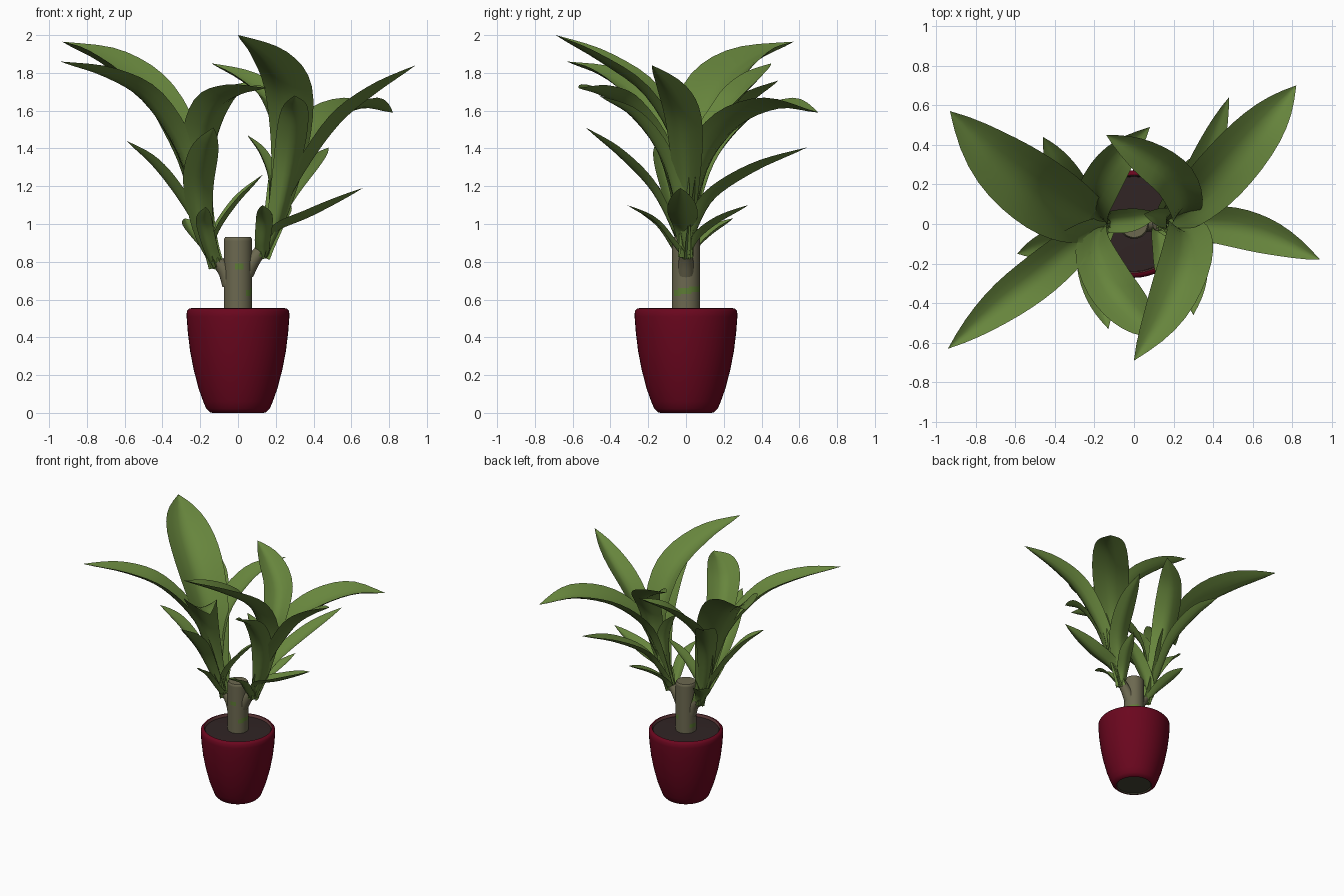
import bpy, bmesh, math
from mathutils import Vector

if "Cube" in bpy.data.objects:
    bpy.data.objects.remove(bpy.data.objects["Cube"])


def material(name, rgb):
    m = bpy.data.materials.new(name)
    m.diffuse_color = (*rgb, 1)
    m.use_nodes = True
    m.node_tree.nodes["Principled BSDF"].inputs["Base Color"].default_value = m.diffuse_color
    return m


GREEN = material("leaf green", (0.135, 0.235, 0.046))
BARK = material("bark", (0.15, 0.14, 0.08))
MOSS = material("moss green", (0.11, 0.20, 0.035))
RED = material("dark red glaze", (0.145, 0.002, 0.013))
RIM = material("inner rim", (0.11, 0.04, 0.04))
BASE = material("pot underside", (0.06, 0.06, 0.035))
SOIL = material("soil", (0.03, 0.018, 0.018))


def make(name, verts, faces, mats, rule=None, angle=50):
    me = bpy.data.meshes.new(name)
    me.from_pydata(verts, [], faces)
    for m in mats:
        me.materials.append(m)
    bm = bmesh.new()
    bm.from_mesh(me)
    bmesh.ops.remove_doubles(bm, verts=bm.verts, dist=1e-5)
    bmesh.ops.recalc_face_normals(bm, faces=bm.faces)
    for f in bm.faces:
        if rule:
            f.material_index = rule(f.calc_center_median())
    bm.to_mesh(me)
    bm.free()
    ob = bpy.data.objects.new(name, me)
    bpy.context.collection.objects.link(ob)
    bpy.ops.object.select_all(action='DESELECT')
    ob.select_set(True)
    bpy.context.view_layer.objects.active = ob
    bpy.ops.object.shade_smooth_by_angle(angle=math.radians(angle))
    return ob


def lathe(name, profile, n, mats, rule=None):
    verts = [(r * math.cos(2 * math.pi * i / n), r * math.sin(2 * math.pi * i / n), z)
             for r, z in profile for i in range(n)]
    faces = [(k * n + i, k * n + (i + 1) % n, (k + 1) * n + (i + 1) % n, (k + 1) * n + i)
             for k in range(len(profile) - 1) for i in range(n)]
    return make(name, verts, faces, mats, rule)


def spline(pts, n):
    """Smooth path through the points."""
    p = [Vector(q) for q in pts]
    p = [2 * p[0] - p[1]] + p + [2 * p[-1] - p[-2]]
    segs = len(p) - 3
    out = []
    for i in range(n + 1):
        u = i / n * segs
        k = min(int(u), segs - 1)
        t = u - k
        a, b, c, d = p[k:k + 4]
        out.append(0.5 * (2 * b + (c - a) * t + (2 * a - 5 * b + 4 * c - d) * t * t
                          + (3 * b - a - 3 * c + d) * t ** 3))
    return out


# Pot, soil
lathe("pot", [(0, .008), (.128, .008), (.134, 0), (.15, .004), (.168, .022), (.184, .06), (.209, .13),
              (.235, .23), (.254, .33), (.266, .43), (.272, .51), (.271, .538), (.26, .552), (.248, .554),
              (.242, .545), (.238, .5)],
      48, [RED, RIM, BASE],
      lambda c: 2 if c.z < .01 and c.xy.length < .132 else
      1 if c.z > .5 and c.xy.length < .253 else 0)
lathe("soil", [(0, .54), (.12, .539), (.24, .535)], 48, [SOIL])


# Trunk with a few mossy marks
def trunk_rule(c):
    a = math.degrees(math.atan2(c.y, c.x))
    right_mark = -60 < a < 75 and .63 < c.z - .0002 * a < .662
    front_mark = -98 < a < -65 and .762 < c.z < .79
    back_mark = (a > 150 or a < -170) and .58 < c.z < .61
    return 1 if right_mark or front_mark or back_mark else 0


heights = [.5 + .42 * k / 42 for k in range(43)]
lathe("trunk", [(.075, z) for z in heights] + [(.068, .93), (0, .93)], 32, [BARK, MOSS], trunk_rule)


# Side branches
def branch(name, pts, radii):
    path, n = spline(pts, 8), 16
    verts = []
    for i, p in enumerate(path):
        t = (path[min(i + 1, 8)] - path[max(i - 1, 0)]).normalized()
        s = Vector((0, 1, 0))
        o = t.cross(s)
        r = radii[0] + (radii[1] - radii[0]) * i / 8
        verts += [p + r * (s * math.cos(2 * math.pi * j / n) + o * math.sin(2 * math.pi * j / n))
                  for j in range(n)]
    faces = [(k * n + j, k * n + (j + 1) % n, (k + 1) * n + (j + 1) % n, (k + 1) * n + j)
             for k in range(8) for j in range(n)]
    faces.append(tuple(8 * n + j for j in range(n)))
    make(name, verts, faces, [BARK])


branch("left_branch", [(-.04, 0, .68), (-.065, 0, .745), (-.105, 0, .80)], (.045, .033))
branch("right_branch", [(.04, 0, .74), (.075, 0, .80), (.12, 0, .86)], (.045, .033))


# Leaves: swept blade, cupped across, pointed at the tip, wrapping the shoot at the base
def leaf(name, pts, width, fold=.5):
    n, across = 20, (-1, -.67, -.33, 0, .33, .67, 1)
    m = len(across)
    path = spline(pts, n)
    out = path[-1] - path[0]
    out.z = 0
    out.normalize()
    base = max(.28, .075 / width)
    verts = []
    for i, p in enumerate(path):
        u = i / n
        t = (path[min(i + 1, n)] - path[max(i - 1, 0)]).normalized()
        s = (Vector((t.x, t.y, 0)) * .6 + out * .7).cross(Vector((0, 0, 1)))
        s = (s - t * s.dot(t)).normalized()
        up = s.cross(t)
        if u < .62:
            v = max(0, u - .06) / .56
            w = base + (1 - base) * v * v * (3 - 2 * v)
        else:
            w = 1 - ((u - .62) / .38) ** 2.3
        h = width / 2 * max(w, .004)
        cup = fold + .5 * (1 - u) ** 3
        verts += [p + s * a * h + up * cup * h * (abs(a) ** 1.4 - .5) for a in across]
    faces = [(k * m + j, k * m + j + 1, k * m + m + j + 1, k * m + m + j)
             for k in range(n) for j in range(m - 1)]
    make(name, verts, faces, [GREEN], angle=80)


L, R = (-.115, 0, .77), (.13, 0, .825)

left_leaves = [
    (.36, [(-.18, .01, 1.0), (-.28, .04, 1.38), (-.47, .15, 1.70), (-.70, .33, 1.88), (-.93, .57, 1.965)]),
    (.22, [(-.18, -.02, 1.0), (-.29, -.10, 1.38), (-.48, -.26, 1.67), (-.70, -.43, 1.80), (-.94, -.63, 1.86)]),
    (.24, [(-.18, -.02, 1.03), (-.20, -.13, 1.40), (-.12, -.31, 1.63), (.01, -.46, 1.71), (.15, -.57, 1.72)]),
    (.17, [(-.18, -.04, .93), (-.21, -.16, 1.18), (-.18, -.34, 1.37), (-.13, -.53, 1.51)]),
    (.15, [(-.20, -.03, .97), (-.32, -.07, 1.17), (-.45, -.11, 1.33), (-.59, -.15, 1.44)]),
    (.16, [(-.19, .03, 1.0), (-.27, .12, 1.32), (-.37, .28, 1.53), (-.46, .44, 1.63)]),
    (.20, [(-.18, .02, 1.05), (-.20, .12, 1.40), (-.10, .31, 1.64), (.08, .49, 1.76)]),
    (.12, [(-.13, .01, .93), (-.02, .02, 1.11), (.13, .05, 1.26)]),
    (.13, [(-.17, .04, .87), (-.23, .13, .96), (-.28, .25, 1.03)]),
    (.09, [(-.15, -.06, .87), (-.18, -.15, 1.0), (-.17, -.28, 1.09)]),
]
right_leaves = [
    (.28, [(.19, .02, 1.05), (.28, .09, 1.34), (.45, .26, 1.55), (.65, .49, 1.64), (.82, .70, 1.59)]),
    (.20, [(.20, 0, 1.03), (.34, 0, 1.30), (.52, -.02, 1.55), (.72, -.08, 1.71), (.94, -.18, 1.84)]),
    (.26, [(.21, 0, 1.05), (.27, -.03, 1.40), (.26, -.19, 1.70), (.16, -.44, 1.88), (0, -.69, 2.0)]),
    (.21, [(.21, .02, 1.05), (.26, .08, 1.42), (.20, .23, 1.64), (.04, .35, 1.77), (-.14, .45, 1.85)]),
    (.15, [(.18, .04, .97), (.27, .14, 1.15), (.38, .37, 1.30), (.48, .64, 1.405)]),
    (.17, [(.20, -.02, 1.0), (.27, -.10, 1.33), (.30, -.26, 1.57), (.30, -.46, 1.68)]),
    (.16, [(.19, -.01, .97), (.38, -.02, 1.06), (.66, -.03, 1.19)]),
    (.11, [(.17, .02, 1.0), (.18, .03, 1.22), (.13, .04, 1.37), (.05, .05, 1.47)]),
    (.10, [(.16, .06, .93), (.22, .17, 1.02), (.28, .33, 1.10)]),
    (.09, [(.13, -.06, .90), (.14, -.16, 1.02), (.13, -.31, 1.10)]),
]
for side, root, leaves in (("left", L, left_leaves), ("right", R, right_leaves)):
    for i, (w, pts) in enumerate(leaves):
        leaf(f"{side}_leaf_{i + 1}", [root] + pts, w)
